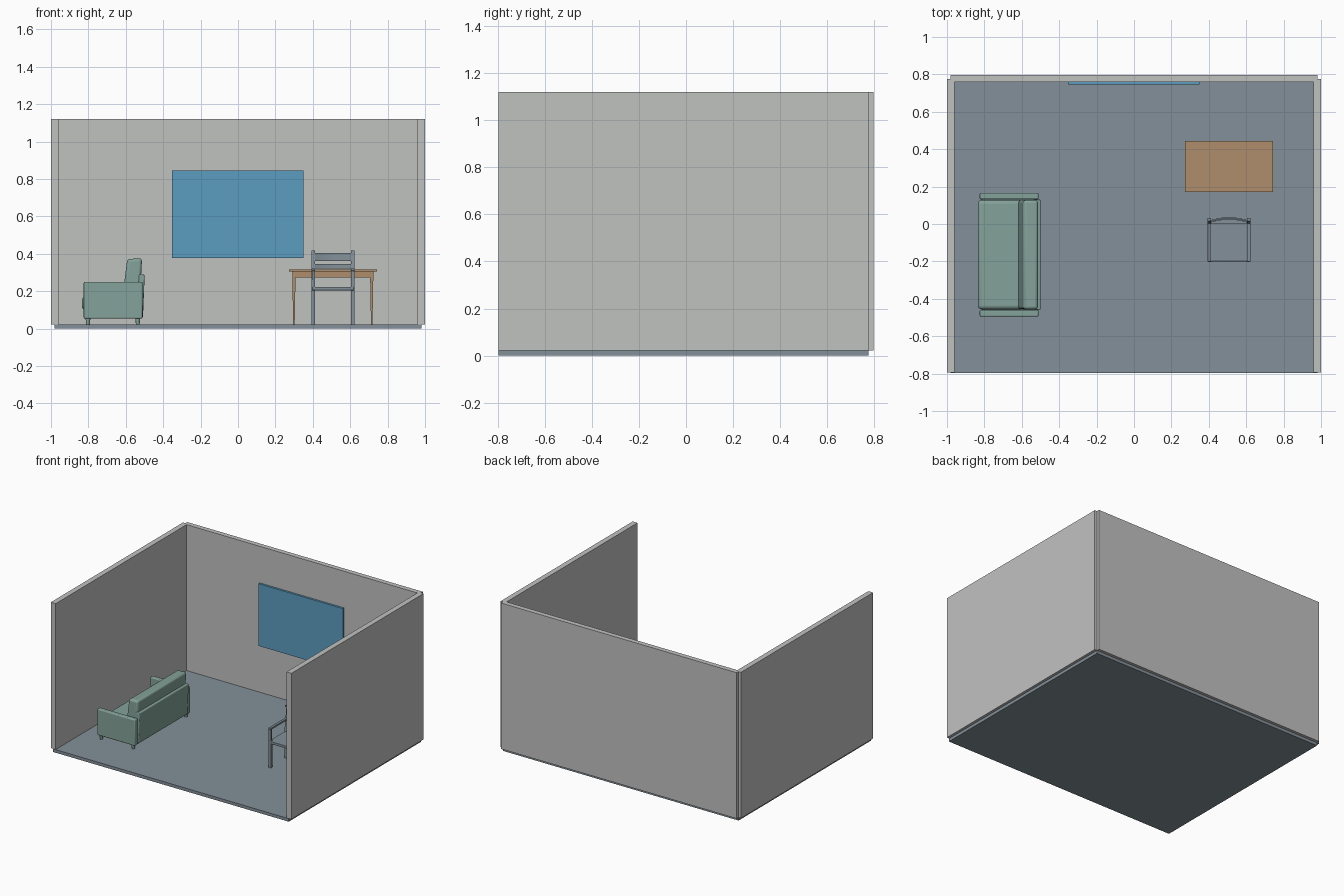
import bpy, bmesh, math
from mathutils import Vector

cube = bpy.data.objects.get("Cube")
if cube:
    bpy.data.objects.remove(cube, do_unlink=True)


def material(name, r, g, b):
    m = bpy.data.materials.new(name)
    m.use_nodes = True
    m.diffuse_color = (r, g, b, 1)
    m.node_tree.nodes["Principled BSDF"].inputs["Base Color"].default_value = (r, g, b, 1)
    return m


WALL = material("wall grey", 0.53, 0.54, 0.53)
SLATE = material("slate blue", 0.23, 0.28, 0.32)
GREEN = material("sofa green", 0.23, 0.36, 0.32)
WOOD = material("table wood", 0.43, 0.27, 0.15)
BLUE = material("window blue", 0.108, 0.34, 0.53)


def finish(name, bm, mat, bevel=0.0):
    bmesh.ops.recalc_face_normals(bm, faces=bm.faces)
    me = bpy.data.meshes.new(name)
    bm.to_mesh(me)
    bm.free()
    me.materials.append(mat)
    ob = bpy.data.objects.new(name, me)
    bpy.context.collection.objects.link(ob)
    if bevel:
        mod = ob.modifiers.new("rounded edges", 'BEVEL')
        mod.width = bevel
        mod.segments = 4
        bpy.ops.object.select_all(action='DESELECT')
        ob.select_set(True)
        bpy.context.view_layer.objects.active = ob
        bpy.ops.object.shade_smooth_by_angle(angle=math.radians(35))
    return ob


def box(name, x, y, z, mat, bevel=0.0):
    """Box from (min, max) ranges."""
    bm = bmesh.new()
    bmesh.ops.create_cube(bm, size=1)
    for v in bm.verts:
        v.co = [r[0] if c < 0 else r[1] for c, r in zip(v.co, (x, y, z))]
    return finish(name, bm, mat, bevel)


def post(name, bottom, top, w0, w1, mat):
    """Upright square post that may lean and taper."""
    bm = bmesh.new()
    bmesh.ops.create_cube(bm, size=1)
    for v in bm.verts:
        end, w = (bottom, w0) if v.co.z < 0 else (top, w1)
        v.co = Vector(end) + Vector((v.co.x * w, v.co.y * w, 0))
    return finish(name, bm, mat)


def prism(name, profile, y, mat, bevel=0.0):
    """Extrude an x-z profile along y."""
    bm = bmesh.new()
    face = bm.faces.new([bm.verts.new((px, y[0], pz)) for px, pz in profile])
    ext = bmesh.ops.extrude_face_region(bm, geom=[face])
    for v in ext["geom"]:
        if isinstance(v, bmesh.types.BMVert):
            v.co.y = y[1]
    return finish(name, bm, mat, bevel)


# Room shell
box("floor", (-0.98, 0.98), (-0.797, 0.775), (0, 0.023), SLATE)
box("right_wall", (-1, -0.96), (-0.795, 0.775), (0.023, 1.12), WALL)
box("left_wall", (0.96, 1), (-0.795, 0.775), (0.023, 1.12), WALL)
box("back_wall", (-0.98, 0.98), (0.76, 0.797), (0.023, 1.12), WALL)
box("window_panel", (-0.352, 0.35), (0.745, 0.76), (0.377, 0.845), BLUE)

# Sofa, facing the right wall
box("sofa_base", (-0.815, -0.512), (-0.46, 0.132), (0.055, 0.11), GREEN, 0.004)
box("sofa_seat_cushion", (-0.835, -0.58), (-0.456, 0.128), (0.1, 0.17), GREEN, 0.02)
prism("sofa_back_cushion", [(-0.62, 0.15), (-0.592, 0.372), (-0.513, 0.375), (-0.525, 0.15)],
      (-0.456, 0.128), GREEN, 0.016)
prism("sofa_back_panel", [(-0.54, 0.06), (-0.53, 0.29), (-0.499, 0.288), (-0.508, 0.06)],
      (-0.458, 0.13), GREEN, 0.006)
for side, y in (("front", (-0.495, -0.46)), ("rear", (0.132, 0.167))):
    box("sofa_arm_" + side, (-0.825, -0.511), y, (0.053, 0.25), GREEN, 0.007)
    for x in (-0.802, -0.536):
        mid = sum(y) / 2
        bm = bmesh.new()
        bmesh.ops.create_cone(bm, cap_ends=True, segments=16, radius1=0.01, radius2=0.013, depth=0.032)
        bmesh.ops.translate(bm, verts=bm.verts, vec=(x, mid, 0.039))
        finish("sofa_leg", bm, GREEN)

# Table
box("table_top", (0.272, 0.742), (0.172, 0.445), (0.304, 0.317), WOOD)
for y in (0.196, 0.413):
    box("table_long_apron", (0.3, 0.714), (y, y + 0.01), (0.272, 0.304), WOOD)
    for x in (0.299, 0.715):
        post("table_leg", (x, y + 0.005, 0.023), (x, y + 0.005, 0.304), 0.008, 0.018, WOOD)
for x in (0.295, 0.709):
    box("table_short_apron", (x, x + 0.01), (0.2, 0.418), (0.272, 0.304), WOOD)

# Chair: seat, legs and arms
CX = 0.508
box("chair_seat", (CX - 0.112, CX + 0.112), (-0.2, 0.003), (0.204, 0.223), SLATE, 0.003)
for s in (-1, 1):
    x = CX + s * 0.105
    post("chair_front_leg", (x, -0.19, 0.023), (x, -0.19, 0.315), 0.019, 0.017, SLATE)
    post("chair_back_leg", (x, 0.0, 0.023), (x, 0.0, 0.22), 0.019, 0.02, SLATE)
    post("chair_back_post", (x, 0.0, 0.22), (x, 0.024, 0.417), 0.02, 0.018, SLATE)
    box("chair_arm", (x - 0.01, x + 0.01), (-0.202, 0.012), (0.308, 0.322), SLATE, 0.003)


def slat(name, z0, z1, y0):
    """Curved back slat bowing towards the rear."""
    n, half, thick = 12, 0.1, 0.008
    bm = bmesh.new()
    rings = []
    for i in range(n + 1):
        t = 2 * i / n - 1
        y = y0 + 0.016 * (1 - t * t)
        rings.append([bm.verts.new((CX + half * t, y + dy, z))
                      for dy, z in ((0, z0), (thick, z0), (thick, z1), (0, z1))])
    for a, b in zip(rings, rings[1:]):
        for k in range(4):
            bm.faces.new((a[k], a[(k + 1) % 4], b[(k + 1) % 4], b[k]))
    bm.faces.new(rings[0])
    bm.faces.new(rings[-1])
    finish(name, bm, SLATE)


slat("chair_top_slat", 0.362, 0.403, 0.012)
slat("chair_lower_slat", 0.322, 0.346, 0.007)
